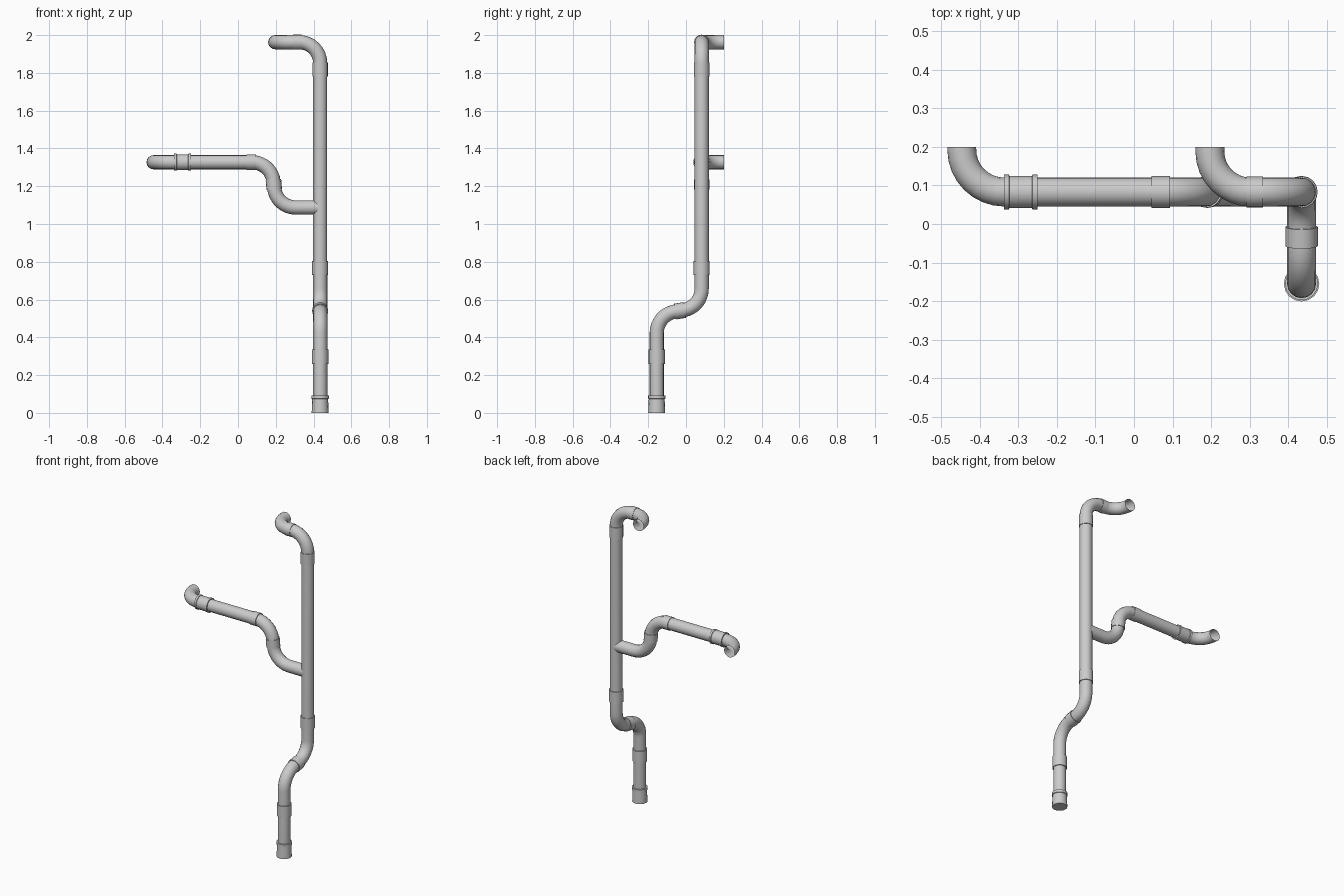
import bpy, bmesh, math
from mathutils import Vector

cube = bpy.data.objects.get("Cube")
if cube:
    bpy.data.objects.remove(cube, do_unlink=True)

SIDES = 16
R = 0.0375          # pipe radius
X, Y = 0.435, 0.083  # axis of the main riser
FOOT_Y = -0.155
TOP_Z, ARM_Z, JOIN_Z = 1.9625, 1.327, 1.087


def fillet(corners, radius, steps=8):
    """Round every inner corner of a polyline with a circular arc."""
    pts = [Vector(c) for c in corners]
    path = [pts[0]]
    for a, b, c in zip(pts, pts[1:], pts[2:]):
        u, v = (a - b).normalized(), (c - b).normalized()
        half = u.angle(v) / 2
        centre = b + (u + v).normalized() * radius / math.sin(half)
        start = b + u * radius / math.tan(half)
        arm = start - centre
        axis = u.cross(v)
        turn = math.pi - 2 * half
        side = axis.cross(arm).normalized() * radius
        if side.dot(u) > 0:
            side = -side
        for i in range(steps + 1):
            t = turn * i / steps
            path.append(centre + arm * math.cos(t) + side * math.sin(t))
    return path + [pts[-1]]


def sweep(name, path, radii, tangents, cap_start=False):
    """Skin round rings along a path."""
    bm = bmesh.new()
    rings = []
    ref = tangents[0].orthogonal().normalized()
    last = tangents[0]
    for p, r, t in zip(path, radii, tangents):
        ref = last.rotation_difference(t) @ ref
        last = t
        other = t.cross(ref)
        angles = [2 * math.pi * i / SIDES for i in range(SIDES)]
        rings.append([bm.verts.new(p + r * (ref * math.cos(a) + other * math.sin(a)))
                      for a in angles])
    for low, high in zip(rings, rings[1:]):
        for i in range(SIDES):
            j = (i + 1) % SIDES
            bm.faces.new((low[i], low[j], high[j], high[i]))
    if cap_start:
        bm.faces.new(rings[0][::-1])
    mesh = bpy.data.meshes.new(name)
    bm.to_mesh(mesh)
    bm.free()
    obj = bpy.data.objects.new(name, mesh)
    bpy.context.collection.objects.link(obj)
    bpy.ops.object.select_all(action="DESELECT")
    obj.select_set(True)
    bpy.context.view_layer.objects.active = obj
    bpy.ops.object.shade_smooth_by_angle(angle=math.radians(35))
    return obj


def pipe(name, corners, radius):
    path = fillet(corners, radius)
    tangents = []
    for i in range(len(path)):
        before, after = path[max(i - 1, 0)], path[min(i + 1, len(path) - 1)]
        d = Vector()
        if i > 0:
            d += (path[i] - before).normalized()
        if i < len(path) - 1:
            d += (after - path[i]).normalized()
        tangents.append(d.normalized())
    return sweep(name, path, [R] * len(path), tangents)


def sleeve(name, start, end, profile, cap=False):
    """Lathe a (fraction, radius) profile around a straight stretch of pipe."""
    a, b = Vector(start), Vector(end)
    axis = (b - a).normalized()
    return sweep(name, [a.lerp(b, f) for f, _ in profile], [r for _, r in profile],
                 [axis] * len(profile), cap)


def collar(name, start, end, r=0.041):
    return sleeve(name, start, end, [(0, R - 0.001), (0, r), (1, r), (1, R - 0.001)])


# Main riser: foot, front offset, tall run, top elbow and wall outlet
low_corner = Vector((X, FOOT_Y, 0.52))
high_corner = Vector((X, Y, 0.56))
pipe("lower_offset_pipe", [(X, FOOT_Y, 0.05), low_corner, high_corner, (X, Y, 0.75)], 0.115)
pipe("riser_pipe", [(X, Y, 0.75), (X, Y, TOP_Z), (0.31, Y, TOP_Z)], 0.11)
pipe("top_outlet_elbow", [(0.31, Y, TOP_Z), (0.197, Y, TOP_Z), (0.197, 0.2, TOP_Z)], 0.105)

# Side branch: joins the riser, steps up and runs to a second wall outlet
step_low = Vector((0.2, Y, JOIN_Z))
step_high = Vector((0.18, Y, ARM_Z))
pipe("branch_offset_pipe", [(X - 0.01, Y, JOIN_Z), step_low, step_high, (0.07, Y, ARM_Z)], 0.115)
pipe("branch_run_and_elbow",
     [(0.07, Y, ARM_Z), (-0.447, Y, ARM_Z), (-0.447, 0.2, ARM_Z)], 0.11)

# Plain collars over the joints
collar("foot_collar", (X, FOOT_Y, 0.26), (X, FOOT_Y, 0.335), 0.043)
collar("lower_offset_collar", low_corner.lerp(high_corner, 0.41),
       low_corner.lerp(high_corner, 0.62), 0.042)
collar("riser_lower_collar", (X, Y, 0.73), (X, Y, 0.805), 0.042)
collar("riser_upper_collar", (X, Y, 1.78), (X, Y, 1.855))
collar("top_outlet_collar", (0.335, Y, TOP_Z), (0.292, Y, TOP_Z), 0.04)
collar("branch_offset_collar", step_low.lerp(step_high, 0.4), step_low.lerp(step_high, 0.62))
collar("branch_run_collar", (0.094, Y, ARM_Z), (0.045, Y, ARM_Z))

# Ribbed coupling near the branch outlet
sleeve("branch_coupling", (-0.338, Y, ARM_Z), (-0.25, Y, ARM_Z),
       [(0, R), (0, 0.045), (0.15, 0.045), (0.17, 0.042),
        (0.83, 0.042), (0.85, 0.045), (1, 0.045), (1, R)])

# Closed foot socket with a raised rim
sleeve("foot_socket", (X, FOOT_Y, 0), (X, FOOT_Y, 0.092),
       [(0, 0.045), (0.8, 0.042), (0.82, 0.046), (1, 0.046), (1, R)], cap=True)
